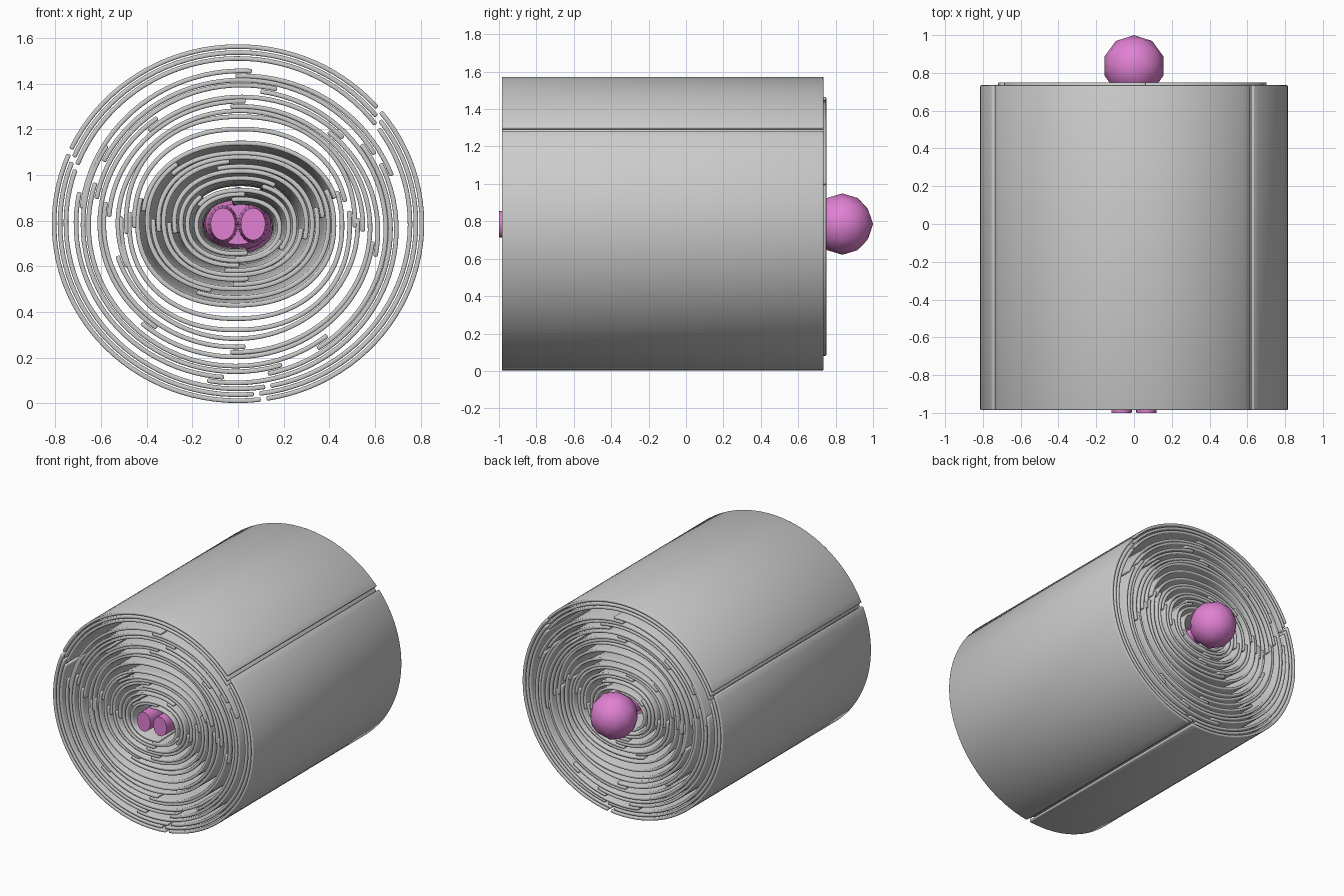
import bpy, bmesh, math

if "Cube" in bpy.data.objects:
    bpy.data.objects.remove(bpy.data.objects["Cube"])

CZ = 0.785
pink = bpy.data.materials.new("pink")
pink.diffuse_color = (0.75, 0.22, 0.65, 1)
pink.use_nodes = True
pink.node_tree.nodes["Principled BSDF"].inputs["Base Color"].default_value = pink.diffuse_color


def finish(ob, angle=40):
    bpy.ops.object.select_all(action='DESELECT')
    ob.select_set(True)
    bpy.context.view_layer.objects.active = ob
    bpy.ops.object.shade_smooth_by_angle(angle=math.radians(angle))


def make(name, bm):
    me = bpy.data.meshes.new(name)
    bmesh.ops.recalc_face_normals(bm, faces=bm.faces[:])
    bm.to_mesh(me)
    bm.free()
    ob = bpy.data.objects.new(name, me)
    bpy.context.collection.objects.link(ob)
    return ob


def lathe_y(name, rings, x=0.0, n=20):
    """Closed elliptical tube along y; rings = (y, rx, rz)."""
    bm = bmesh.new()
    loops = [[bm.verts.new((x + rx * math.cos(2 * math.pi * i / n), y,
                            CZ + rz * math.sin(2 * math.pi * i / n)))
              for i in range(n)] for y, rx, rz in rings]
    for a, b in zip(loops, loops[1:]):
        for i in range(n):
            j = (i + 1) % n
            bm.faces.new((a[i], a[j], b[j], b[i]))
    bm.faces.new(loops[0])
    bm.faces.new(loops[-1])
    ob = make(name, bm)
    ob.data.materials.append(pink)
    finish(ob)
    return ob


# wrapped figure: head, neck, torso, legs
bpy.ops.mesh.primitive_ico_sphere_add(subdivisions=2, radius=0.164, location=(0, 0.836, CZ))
head = bpy.context.object
head.name = "head"
head.data.materials.append(pink)
finish(head, 60)
lathe_y("neck", [(0.5, 0.06, 0.06), (0.75, 0.055, 0.055)])
lathe_y("torso", [(-0.3, 0.11, 0.09), (-0.22, 0.145, 0.115), (0.1, 0.14, 0.11),
                  (0.48, 0.15, 0.115), (0.58, 0.1, 0.08)])
for s, side in ((-1, "left"), (1, "right")):
    lathe_y(side + "_leg", [(-1.0, 0.054, 0.071), (-0.2, 0.068, 0.085)], x=s * 0.066)


def sheet(name, rx, top, bot, a0, a1, lift, y0, y1, pinch, power):
    """Curved panel wrapped around the y axis from angle a0 to a1 (degrees)."""
    n = max(6, int((a1 - a0) / 3.5))
    rows = 9 if pinch else 2
    zc, rz = (top + bot) / 2, (top - bot) / 2
    bm = bmesh.new()
    grid = []
    for r in range(rows):
        t = r / (rows - 1)
        f = 1 - pinch * math.sin(math.pi * t)
        row = []
        for i in range(n + 1):
            a = math.radians(a0 + (a1 - a0) * i / n)
            d = lift * (1 - 2 * i / n)
            c, s = math.cos(a), math.sin(a)
            x = (rx * f + d) * math.copysign(abs(c) ** (2 / power), c)
            z = zc + (rz * f + d) * math.copysign(abs(s) ** (2 / power), s)
            row.append(bm.verts.new((x, y0 + (y1 - y0) * t, z)))
        grid.append(row)
    for a, b in zip(grid, grid[1:]):
        for i in range(n):
            bm.faces.new((a[i], a[i + 1], b[i + 1], b[i]))
    ob = make(name, bm)
    m = ob.modifiers.new("thickness", 'SOLIDIFY')
    m.thickness, m.offset = 0.02, 0
    m = ob.modifiers.new("soft_edge", 'BEVEL')
    m.width, m.segments, m.limit_method = 0.006, 2, 'ANGLE'
    m.angle_limit = math.radians(50)
    finish(ob)


# layers: half width, top z, bottom z, seam angles
layers = [
    (0.805, 1.562, 0.012, (40, 156, 278)),
    (0.779, 1.536, 0.038, (38, 158, 276)),
    (0.753, 1.510, 0.064, (36, 160, 280)),
    (0.700, 1.445, 0.100, (22, 88, 170, 262)),
    (0.672, 1.415, 0.130, (32, 150, 284)),
    (0.645, 1.385, 0.158, (78, 165, 305)),
    (0.605, 1.342, 0.208, (45, 128, 230, 350)),
    (0.578, 1.312, 0.236, (90, 172, 270)),
    (0.535, 1.280, 0.285, (0, 199)),
    (0.500, 1.255, 0.322, (2, 181)),
    (0.465, 1.200, 0.372, (15, 178)),
    (0.430, 1.140, 0.430, (20, 168)),
    (0.395, 1.105, 0.472, (133, 250)),
    (0.360, 1.078, 0.502, (8, 182)),
    (0.325, 1.048, 0.532, (100, 272)),
    (0.290, 1.018, 0.562, (185, 350)),
    (0.252, 0.978, 0.592, (60, 265)),
    (0.215, 0.938, 0.622, (140, 330)),
    (0.182, 0.905, 0.645, (90, 275)),
]
for k, (rx, top, bot, seams) in enumerate(layers):
    outer = k < 3
    # outer panels butt with a small gap, inner ones overlap like shingles
    pad = -0.9 if outer else 1.2 + 1.2 / rx
    lift = 0 if outer else 0.012
    pinch = 0.13 if k >= 11 else 0
    power = 2.0 if k < 9 else 2.2
    y0 = -0.985 if outer else -0.98
    y1 = 0.735 if outer else 0.75
    for j, a in enumerate(seams):
        b = seams[(j + 1) % len(seams)]
        if b <= a:
            b += 360
        sheet(f"wrap_layer_{k + 1}_panel_{j + 1}", rx, top, bot,
              a - pad, b + pad, lift, y0, y1, pinch, power)
